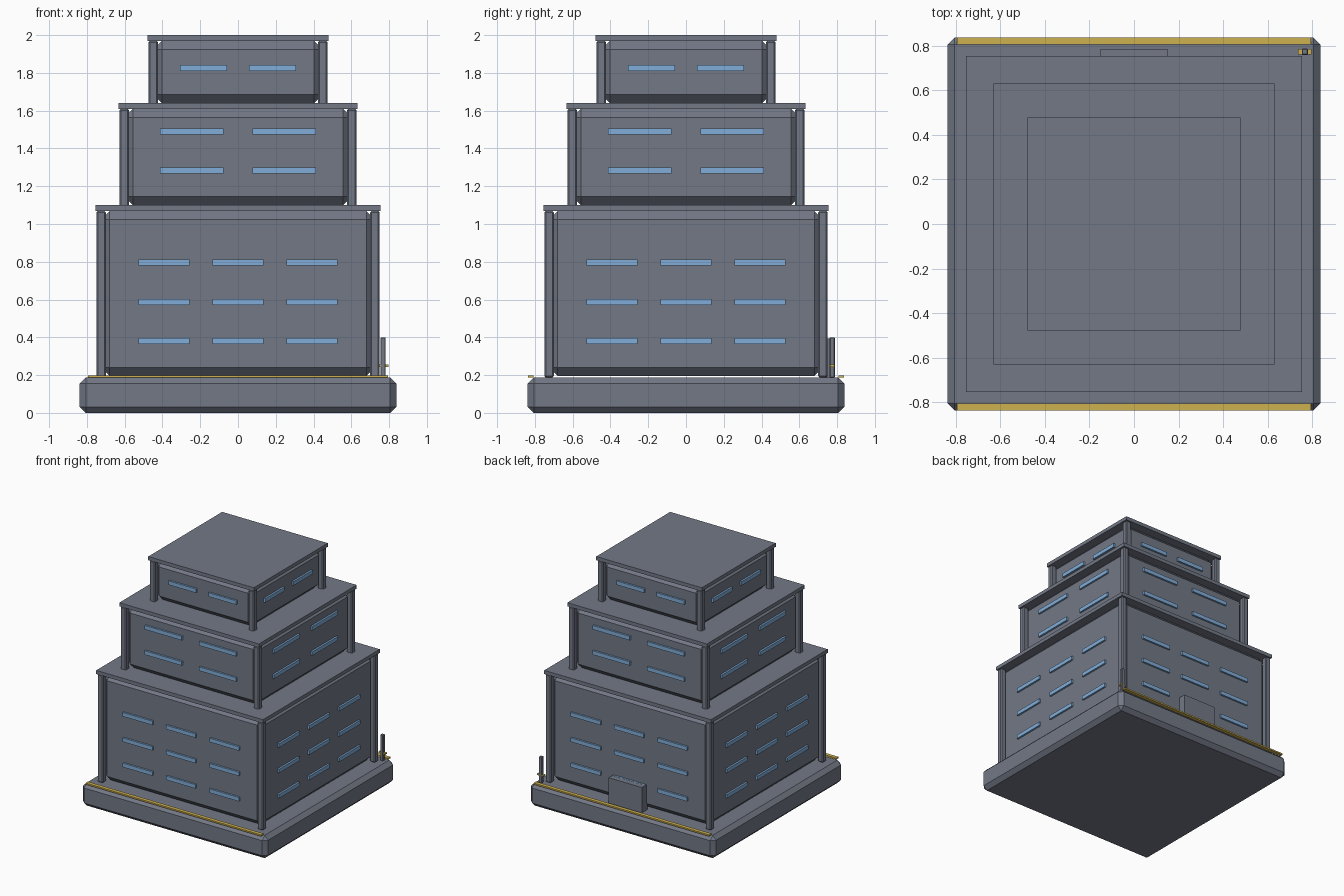
import bpy, bmesh
from mathutils import Vector, Matrix
from math import pi

if "Cube" in bpy.data.objects:
    bpy.data.objects.remove(bpy.data.objects["Cube"])


def material(name, rgb):
    m = bpy.data.materials.new(name)
    m.diffuse_color = (*rgb, 1)
    m.use_nodes = True
    m.node_tree.nodes["Principled BSDF"].inputs["Base Color"].default_value = m.diffuse_color
    return m


GREY = material("slate grey", (0.17, 0.19, 0.24))
BLUE = material("window blue", (0.22, 0.42, 0.69))
GOLD = material("gold trim", (0.62, 0.44, 0.08))


def add_box(bm, lo, hi, bevel=0.0, rot=0.0):
    """Add a box, chamfered and turned about z, to a bmesh."""
    part = bmesh.new()
    lo, hi = Vector(lo), Vector(hi)
    bmesh.ops.create_cube(part, size=1)
    for v in part.verts:
        v.co = (lo + hi) / 2 + v.co * (hi - lo)
    if bevel:
        bmesh.ops.bevel(part, geom=part.edges[:], offset=bevel, segments=1,
                        profile=0.5, affect='EDGES')
    part.transform(Matrix.Rotation(rot, 4, 'Z'))
    mesh = bpy.data.meshes.new("tmp")
    part.to_mesh(mesh)
    part.free()
    bm.from_mesh(mesh)
    bpy.data.meshes.remove(mesh)


def finish(bm, name, mat):
    mesh = bpy.data.meshes.new(name)
    bm.to_mesh(mesh)
    bm.free()
    mesh.materials.append(mat)
    bpy.context.collection.objects.link(bpy.data.objects.new(name, mesh))


def box(name, mat, lo, hi, bevel=0.0):
    bm = bmesh.new()
    add_box(bm, lo, hi, bevel)
    finish(bm, name, mat)


# Foundation slab
box("foundation", GREY, (-0.838, -0.838, 0), (0.838, 0.838, 0.187), 0.032)

# Tiers: name, half width, bottom, top, window centres, window width, row heights
TIERS = [
    ("lower", 0.725, 0.195, 1.10, (-0.392, 0, 0.392), 0.268, (0.38, 0.587, 0.795)),
    ("middle", 0.602, 1.10, 1.64, (-0.246, 0.246), 0.336, (1.283, 1.49)),
    ("upper", 0.448, 1.64, 2.00, (-0.182, 0.182), 0.25, (1.825,)),
]
for name, h, z0, z1, xs, w, zs in TIERS:
    under = z1 - 0.03
    box(name + "_body", GREY, (-h, -h, z0), (h, h, under), 0.046)
    r = h + 0.03
    box(name + "_roof", GREY, (-r, -r, under), (r, r, z1))

    # Corner posts
    bm = bmesh.new()
    for sx in (-1, 1):
        for sy in (-1, 1):
            x, y = sx * h, sy * h
            add_box(bm, (x - 0.025, y - 0.025, z0 - 0.008),
                    (x + 0.025, y + 0.025, under), 0.008)
    finish(bm, name + "_corner_posts", GREY)

    # Window slots on all four sides
    bm = bmesh.new()
    for side in range(4):
        for x in xs:
            for z in zs:
                add_box(bm, (x - w / 2, -h - 0.015, z - 0.016),
                        (x + w / 2, -h + 0.01, z + 0.016), 0, side * pi / 2)
    finish(bm, name + "_windows", BLUE)

# Trim strips along the front and back edges
for name, y in (("front_trim", -0.822), ("back_trim", 0.822)):
    box(name, GOLD, (-0.795, y - 0.015, 0.187), (0.795, y + 0.015, 0.199))

# Back door
box("back_door", GREY, (-0.15, 0.715, 0.187), (0.15, 0.786, 0.395))

# Bollard with crossbar
box("bollard", GREY, (0.754, 0.76, 0.187), (0.782, 0.788, 0.40), 0.004)
box("bollard_crossbar", GOLD, (0.738, 0.762, 0.244), (0.798, 0.786, 0.256))
